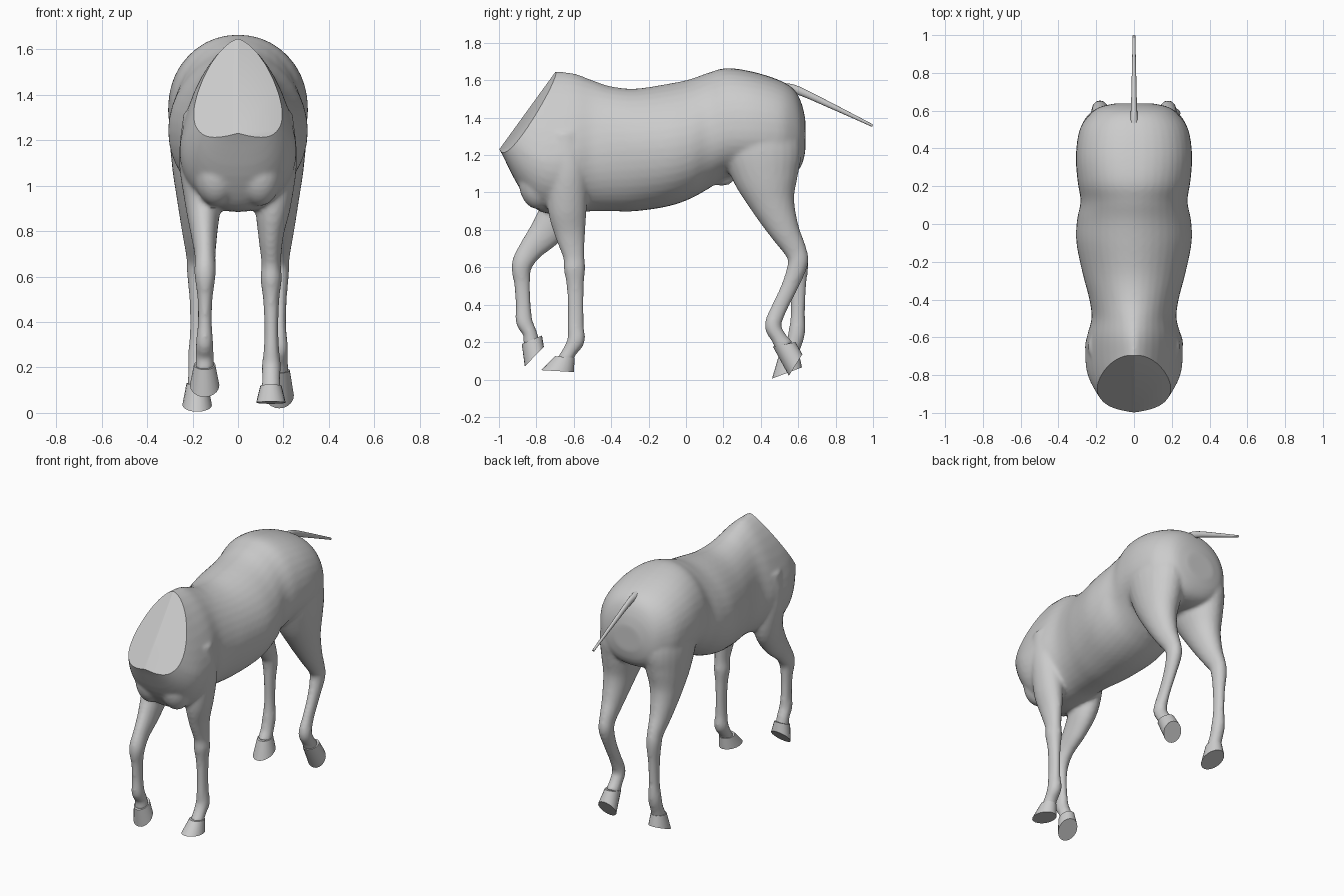
import bpy, bmesh, math
from mathutils import Vector

cube = bpy.data.objects.get("Cube")
if cube:
    bpy.data.objects.remove(cube, do_unlink=True)

grey = bpy.data.materials.new("warm grey")
grey.use_nodes = True
grey.diffuse_color = (0.6, 0.6, 0.6, 1)
grey.node_tree.nodes["Principled BSDF"].inputs["Base Color"].default_value = (0.6, 0.6, 0.6, 1)


def spline(rows, steps):
    """Catmull-Rom interpolation of rows of numbers."""
    out = []
    for i in range(len(rows) - 1):
        a, b, c, d = (rows[min(max(i + k, 0), len(rows) - 1)] for k in (-1, 0, 1, 2))
        for s in range(steps):
            t = s / steps
            out.append([q + 0.5 * t * (r - p + t * (2*p - 5*q + 4*r - u + t * (3*(q - r) + u - p)))
                        for p, q, r, u in zip(a, b, c, d)])
    return out + [list(rows[-1])]


def loft(bm, rings):
    """Skin a list of closed rings and cap both ends."""
    loops = [[bm.verts.new(p) for p in ring] for ring in rings]
    n = len(loops[0])
    for a, b in zip(loops, loops[1:]):
        for i in range(n):
            bm.faces.new((a[i], a[(i + 1) % n], b[(i + 1) % n], b[i]))
    bm.faces.new(loops[0][::-1])
    bm.faces.new(loops[-1])


def tube(bm, rows, steps=5, n=24):
    """Limb through rows of x, y, z, half width, half depth."""
    rows = spline(rows, steps)
    rings = []
    for i, (x, y, z, w, d) in enumerate(rows):
        p, q = rows[max(i - 1, 0)], rows[min(i + 1, len(rows) - 1)]
        along = Vector((0, q[1] - p[1], q[2] - p[2])).normalized()
        across = along.cross(Vector((1, 0, 0)))
        rings.append([Vector((x + w * math.cos(a), y, z)) + across * d * math.sin(a)
                      for a in (math.tau * k / n for k in range(n))])
    loft(bm, rings)


def blob(bm, centre, size):
    made = bmesh.ops.create_uvsphere(bm, u_segments=24, v_segments=14, radius=1)
    for v in made["verts"]:
        v.co = Vector([c + s * k for c, s, k in zip(centre, size, v.co)])


def finish(name, bm, angle):
    bmesh.ops.recalc_face_normals(bm, faces=bm.faces)
    mesh = bpy.data.meshes.new(name)
    bm.to_mesh(mesh)
    bm.free()
    mesh.materials.clear()
    mesh.materials.append(grey)
    ob = bpy.data.objects.new(name, mesh)
    bpy.context.collection.objects.link(ob)
    bpy.ops.object.select_all(action='DESELECT')
    ob.select_set(True)
    bpy.context.view_layer.objects.active = ob
    bpy.ops.object.shade_smooth_by_angle(angle=math.radians(angle))
    return ob


# Trunk sections: y, bottom, top, half width, height of widest, upper and lower roundness
trunk = [
    (-1.06, 1.31, 1.52, 0.06, 1.40, 1.6, 2.6),
    (-1.00, 1.235, 1.56, 0.12, 1.34, 1.6, 2.8),
    (-0.90, 1.04, 1.62, 0.195, 1.24, 1.5, 2.4),
    (-0.80, 0.91, 1.66, 0.245, 1.18, 1.4, 2.1),
    (-0.70, 0.885, 1.648, 0.258, 1.16, 1.5, 2.1),
    (-0.60, 0.89, 1.637, 0.25, 1.18, 1.6, 2.1),
    (-0.50, 0.90, 1.60, 0.225, 1.20, 1.8, 2.1),
    (-0.40, 0.90, 1.567, 0.236, 1.22, 1.9, 2.1),
    (-0.27, 0.90, 1.555, 0.27, 1.23, 1.9, 2.1),
    (-0.10, 0.925, 1.58, 0.305, 1.24, 1.9, 2.1),
    (0.02, 0.965, 1.605, 0.302, 1.26, 1.9, 2.1),
    (0.12, 1.02, 1.64, 0.283, 1.30, 2.0, 2.1),
    (0.22, 1.08, 1.665, 0.298, 1.33, 2.1, 2.2),
    (0.36, 1.09, 1.645, 0.308, 1.33, 2.2, 2.2),
    (0.50, 1.08, 1.60, 0.288, 1.32, 2.2, 2.2),
    (0.58, 1.10, 1.548, 0.235, 1.31, 2.2, 2.2),
    (0.62, 1.15, 1.47, 0.18, 1.30, 2.2, 2.2),
    (0.638, 1.22, 1.39, 0.10, 1.30, 2.0, 2.0),
]
bm = bmesh.new()
rings = []
for y, lo, hi, w, mid, up, down in spline(trunk, 4):
    ring = []
    for k in range(40):
        c, s = math.cos(math.tau * k / 40), math.sin(math.tau * k / 40)
        e, h = (up, hi - mid) if s > 0 else (down, mid - lo)
        ring.append((w * math.copysign(abs(c) ** (2 / e), c), y,
                     mid + h * math.copysign(abs(s) ** (2 / e), s)))
    rings.append(ring)
loft(bm, rings)

# Chest muscles and belly fold
for side in (-1, 1):
    blob(bm, (side * 0.095, -0.79, 1.06), (0.10, 0.105, 0.15))
blob(bm, (0, 0.19, 1.075), (0.035, 0.07, 0.04))

# Standing foreleg
tube(bm, [(0.15, -0.65, 1.32, 0.09, 0.10), (0.165, -0.635, 1.12, 0.095, 0.11),
          (0.155, -0.635, 0.92, 0.08, 0.105), (0.145, -0.62, 0.78, 0.056, 0.082),
          (0.146, -0.60, 0.66, 0.043, 0.058), (0.146, -0.596, 0.59, 0.047, 0.057),
          (0.146, -0.592, 0.50, 0.036, 0.046), (0.147, -0.590, 0.38, 0.031, 0.043),
          (0.147, -0.590, 0.28, 0.034, 0.044), (0.147, -0.588, 0.21, 0.042, 0.047),
          (0.146, -0.622, 0.15, 0.040, 0.038), (0.146, -0.65, 0.10, 0.043, 0.042)])
# Raised foreleg
tube(bm, [(-0.15, -0.65, 1.32, 0.09, 0.10), (-0.165, -0.65, 1.12, 0.095, 0.11),
          (-0.155, -0.665, 0.93, 0.08, 0.11), (-0.15, -0.74, 0.80, 0.06, 0.092),
          (-0.145, -0.83, 0.695, 0.046, 0.066), (-0.145, -0.878, 0.61, 0.047, 0.055),
          (-0.145, -0.876, 0.51, 0.034, 0.043), (-0.146, -0.870, 0.40, 0.031, 0.041),
          (-0.147, -0.865, 0.31, 0.038, 0.045), (-0.147, -0.835, 0.25, 0.040, 0.038),
          (-0.147, -0.825, 0.19, 0.042, 0.046)])
# Hind legs share the thigh and hock
thigh = [(0.145, 0.36, 1.42, 0.13, 0.18), (0.155, 0.405, 1.24, 0.145, 0.215),
         (0.165, 0.43, 1.08, 0.125, 0.175), (0.175, 0.465, 0.94, 0.094, 0.12),
         (0.18, 0.525, 0.80, 0.067, 0.082), (0.18, 0.585, 0.69, 0.048, 0.06)]
lifted = [(0.18, 0.598, 0.62, 0.045, 0.054), (0.18, 0.555, 0.50, 0.035, 0.045),
          (0.18, 0.50, 0.385, 0.032, 0.043), (0.18, 0.465, 0.29, 0.040, 0.045),
          (0.18, 0.495, 0.225, 0.040, 0.042), (0.18, 0.53, 0.17, 0.044, 0.052)]
planted = [(0.18, 0.602, 0.62, 0.045, 0.053), (0.18, 0.600, 0.50, 0.034, 0.043),
           (0.18, 0.598, 0.36, 0.032, 0.038), (0.18, 0.592, 0.25, 0.040, 0.045),
           (0.18, 0.570, 0.17, 0.040, 0.042), (0.18, 0.545, 0.11, 0.044, 0.05)]
tube(bm, thigh + lifted)
tube(bm, [(-x, *rest) for x, *rest in thigh + planted])

# Fuse the trunk and legs into one skin
raw = finish("body_raw", bm, 180)
fuse = raw.modifiers.new("fuse", 'REMESH')
fuse.mode, fuse.voxel_size = 'VOXEL', 0.012
soften = raw.modifiers.new("soften", 'SMOOTH')
soften.factor, soften.iterations = 0.5, 5
bpy.context.view_layer.update()
skin = raw.evaluated_get(bpy.context.evaluated_depsgraph_get())
bm = bmesh.new()
bm.from_mesh(skin.to_mesh())
skin.to_mesh_clear()
bpy.data.objects.remove(raw, do_unlink=True)

# Slice the neck with two slanted planes that meet on the centre line
top, bottom = Vector((0, -0.70, 1.642)), Vector((0, -0.995, 1.235))
for side in (1, -1):
    rim = Vector((side * 0.165, -0.79, 1.44))
    normal = (bottom - top).cross(rim - top) * side
    cut = bmesh.ops.bisect_plane(bm, geom=bm.verts[:] + bm.edges[:] + bm.faces[:],
                                 plane_co=top, plane_no=normal, clear_outer=True)
    edges = [g for g in cut["geom_cut"] if isinstance(g, bmesh.types.BMEdge) and g.is_boundary]
    bmesh.ops.contextual_create(bm, geom=edges)
finish("body", bm, 35)


def hoof(name, x, front, back, toe, heel, w):
    """Hoof from the coronet (front, back) to the sole (toe, heel), as y, z pairs."""
    rings = []
    for (y0, z0), (y1, z1), half in ((front, back, w * 0.72), (toe, heel, w)):
        rings.append([(x + half * math.sin(a), (y0 + y1) / 2 + (y0 - y1) / 2 * math.cos(a),
                       (z0 + z1) / 2 + (z0 - z1) / 2 * math.cos(a))
                      for a in (math.tau * k / 20 for k in range(20))])
    bm = bmesh.new()
    loft(bm, rings)
    finish(name, bm, 40)


hoof("front_left_hoof", 0.145, (-0.70, 0.125), (-0.595, 0.115), (-0.775, 0.05), (-0.60, 0.04), 0.065)
hoof("front_right_hoof", -0.147, (-0.878, 0.19), (-0.77, 0.235), (-0.862, 0.07), (-0.76, 0.175), 0.065)
hoof("hind_left_hoof", 0.182, (0.465, 0.175), (0.585, 0.20), (0.55, 0.02), (0.622, 0.135), 0.064)
hoof("hind_right_hoof", -0.18, (0.495, 0.125), (0.605, 0.135), (0.46, 0.005), (0.62, 0.065), 0.065)

# Tail
bm = bmesh.new()
tube(bm, [(0, 0.53, 1.555, 0.026, 0.03), (0, 0.60, 1.545, 0.017, 0.022),
          (0, 0.78, 1.462, 0.012, 0.015), (0, 0.998, 1.357, 0.007, 0.007)], n=12)
finish("tail", bm, 60)
